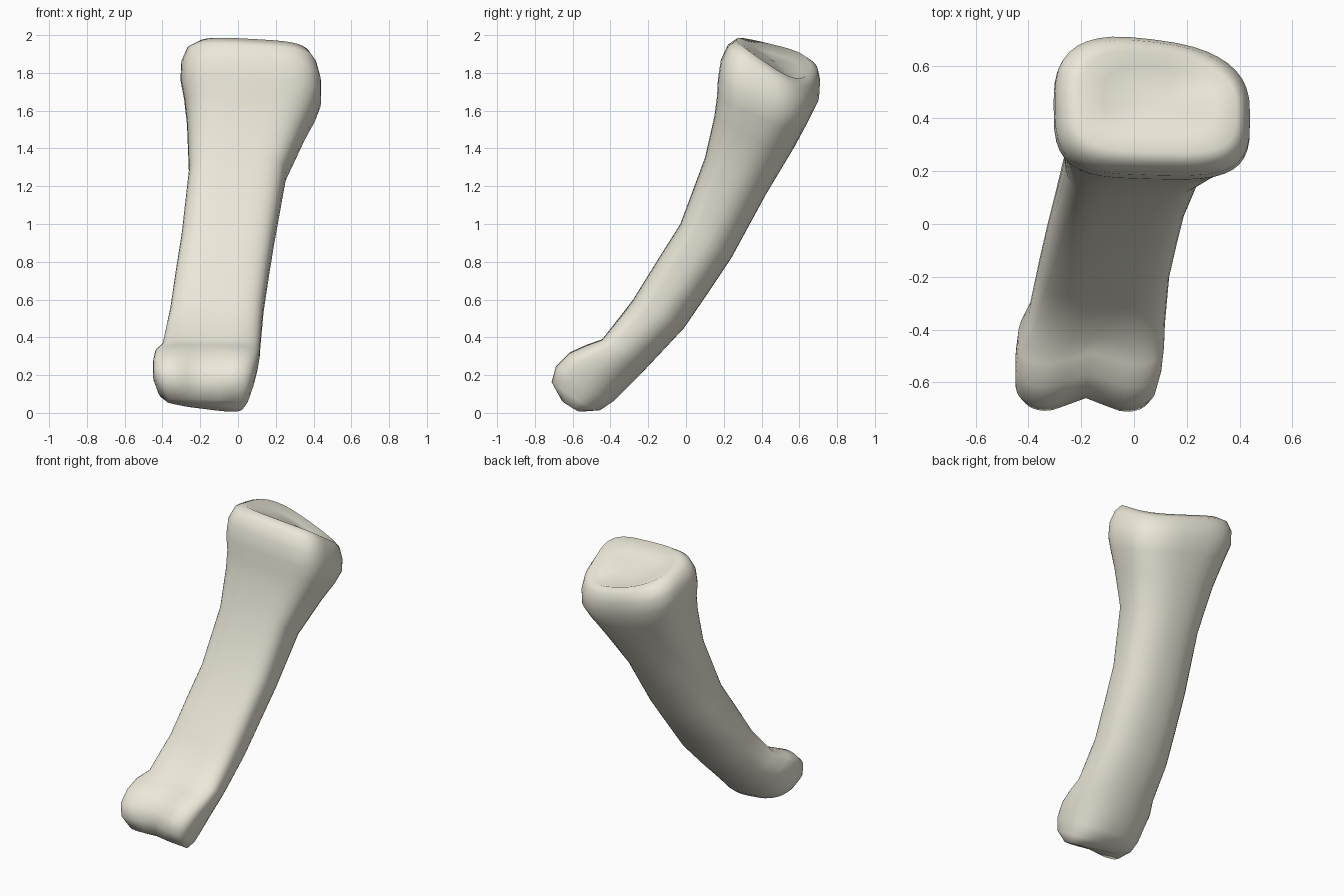
import bpy
import bmesh
import math

if "Cube" in bpy.data.objects:
    bpy.data.objects.remove(bpy.data.objects["Cube"], do_unlink=True)

SIDES = 40
FRONT_POWER = 3.6

# Each station: front y, front z, back y, back z, x min, x max, back power, groove
knuckle = [
    (-.66, .07, -.54, .02, -.38, .03, 3.2, .02),
    (-.72, .17, -.45, .02, -.425, .06, 2.8, .06),
    (-.70, .25, -.38, .065, -.45, .085, 2.4, .07),
    (-.63, .32, -.31, .135, -.45, .105, 2.2, .06),
    (-.54, .36, -.24, .205, -.44, .115, 2.1, .05),
    (-.45, .39, -.17, .28, -.40, .118, 2.1, .02),
]
shaft = [
    (-.28, .60, -.01, .45, -.36, .135, 2.2, 0),
    (-.15, .81, .12, .64, -.33, .165, 2.2, 0),
    (-.03, 1, .24, .82, -.30, .195, 2.2, 0),
    (.10, 1.35, .42, 1.15, -.26, .255, 2.2, 0),
    (.15, 1.57, .57, 1.40, -.27, .355, 2.3, 0),
]
base = [
    (.165, 1.68, .645, 1.54, -.285, .41, 2.5, 0),
    (.17, 1.77, .695, 1.64, -.305, .44, 2.7, 0),
    (.185, 1.87, .70, 1.72, -.30, .44, 2.7, 0),
    (.22, 1.945, .69, 1.78, -.27, .42, 2.6, 0),
    (.27, 1.98, .655, 1.815, -.21, .39, 2.5, 0),
    (.36, 1.92, .60, 1.80, -.12, .31, 2.3, 0),
]


def power(value, n):
    return math.copysign(abs(value) ** (2 / n), value)


def section(station, waist):
    """Rounded cross-section, flatter in front and widest at the waist depth."""
    fy, fz, by, bz, x0, x1, n, groove = station
    # both ends drop toward the left, fading out along the shaft
    base_tilt = .28 * min(1, max(0, (fz - 1.2) / .6))
    knuckle_tilt = .15 * max(0, 1 - fz / .6)
    points = []
    for i in range(SIDES):
        angle = math.tau * i / SIDES
        c, s = math.cos(angle), math.sin(angle)
        side_power = FRONT_POWER if s < 0 else n
        u, v = power(c, side_power), power(s, side_power)
        depth = waist + v * (waist if s < 0 else 1 - waist)
        x = (x0 + x1) / 2 + u * (x1 - x0) / 2
        y = fy + (by - fy) * depth
        z = fz + (bz - fz) * depth
        # dip between the two rounded condyles
        if s < 0:
            y += groove * math.exp(-(u / .4) ** 2) * abs(s)
        lean = base_tilt * (x - .07) + knuckle_tilt * (x + .17)
        lean *= .2 + .8 * depth
        points.append((x, y - lean * .45, z - lean))
    return points


def loft(name, rings_of_points):
    bm = bmesh.new()
    rings = [[bm.verts.new(p) for p in points] for points in rings_of_points]
    for low, high in zip(rings, rings[1:]):
        for i in range(SIDES):
            j = (i + 1) % SIDES
            bm.faces.new((low[i], low[j], high[j], high[i]))
    # close both ends with a fan around a centre point
    for ring in (rings[0], rings[-1]):
        cap = bm.faces.new(ring)
        bmesh.ops.poke(bm, faces=[cap])
    bmesh.ops.recalc_face_normals(bm, faces=bm.faces)
    mesh = bpy.data.meshes.new(name)
    bm.to_mesh(mesh)
    bm.free()
    obj = bpy.data.objects.new(name, mesh)
    bpy.context.collection.objects.link(obj)
    return obj


# One continuous finger bone: knuckle end, shaft and flared base
sections = [section(s, .36) for s in knuckle]
sections += [section(s, .46) for s in shaft]
sections += [section(s, .5) for s in base]
bone = loft("finger_bone", sections)

# Warm ivory
ivory = bpy.data.materials.new("ivory")
ivory.use_nodes = True
colour = (.84, .81, .7, 1)
ivory.diffuse_color = colour
ivory.node_tree.nodes["Principled BSDF"].inputs["Base Color"].default_value = colour
bone.data.materials.append(ivory)

bpy.context.view_layer.objects.active = bone
bone.select_set(True)
bpy.ops.object.shade_smooth_by_angle(angle=math.radians(75))
